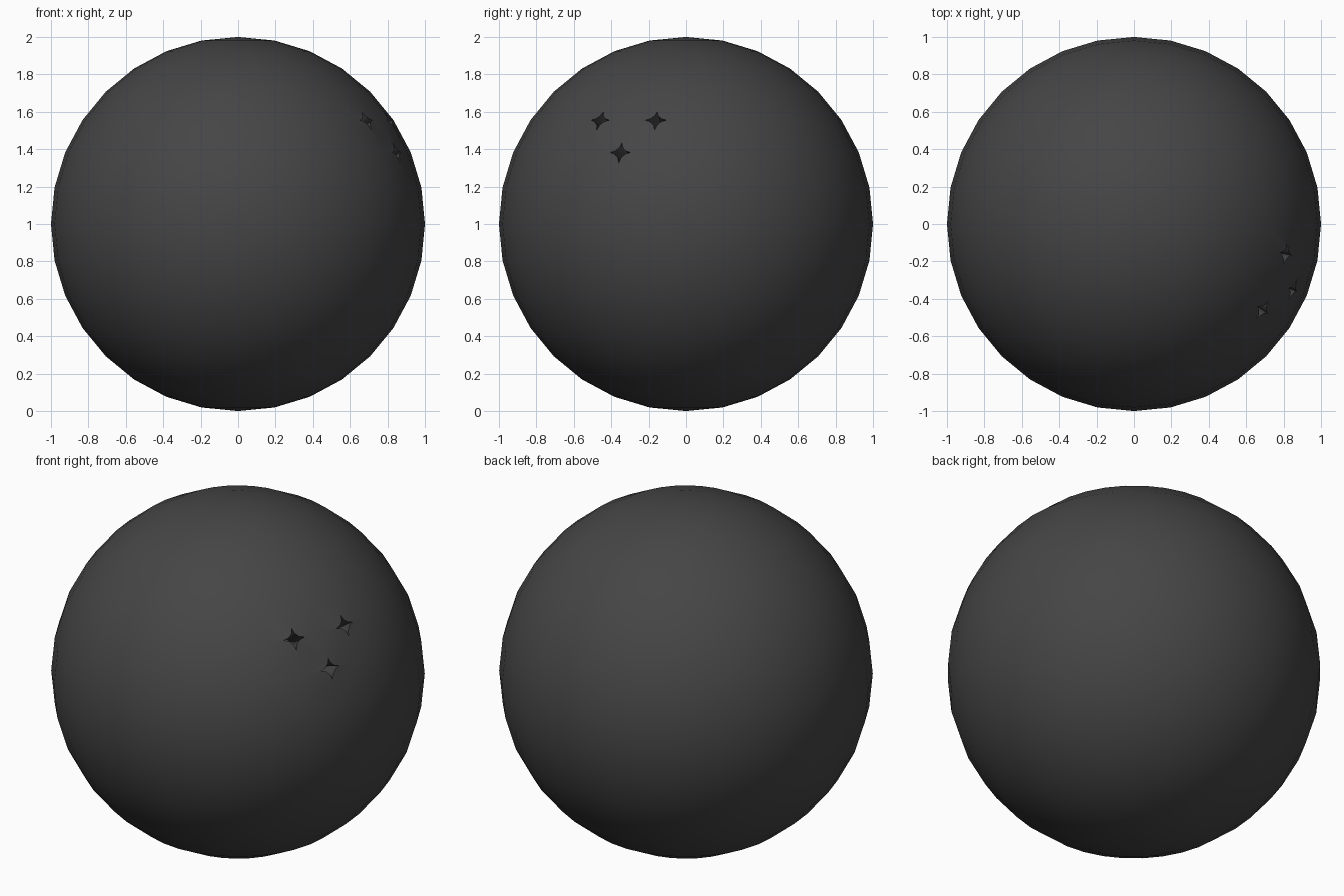
import bpy, bmesh
from math import radians, sin, cos
from mathutils import Vector

if "Cube" in bpy.data.objects:
    bpy.data.objects.remove(bpy.data.objects["Cube"])

bm = bmesh.new()
bmesh.ops.create_uvsphere(bm, u_segments=32, v_segments=16, radius=1.0)


def drill(lat, lon, radius=0.06, depth=0.16):
    """Round off one grid vertex of the ball and push the patch inwards."""
    la, lo = radians(lat), radians(lon)
    n = Vector((cos(la) * cos(lo), cos(la) * sin(lo), sin(la)))
    v = min(bm.verts, key=lambda w: (w.co - n).length)
    res = bmesh.ops.bevel(bm, geom=[v], offset=radius, offset_type='OFFSET',
                          segments=3, profile=0.5, affect='VERTICES')
    patch = [f for f in res['faces'] if f.is_valid
             and all((w.co - n).length < radius * 1.3 for w in f.verts)]
    ext = bmesh.ops.extrude_face_region(bm, geom=patch)
    moved = [g for g in ext['geom'] if isinstance(g, bmesh.types.BMVert)]
    bmesh.ops.translate(bm, verts=moved, vec=-n * depth)
    old = [f for f in patch if f.is_valid]
    if old:
        bmesh.ops.delete(bm, geom=old, context='FACES')


# three finger holes
for lat, lon in ((33.75, -33.75), (33.75, -11.25), (22.5, -22.5)):
    drill(lat, lon)

bmesh.ops.recalc_face_normals(bm, faces=bm.faces)
bmesh.ops.translate(bm, verts=bm.verts, vec=(0, 0, 1))
mesh = bpy.data.meshes.new("ball")
bm.to_mesh(mesh)
bm.free()
ball = bpy.data.objects.new("ball", mesh)
bpy.context.collection.objects.link(ball)

# dark shell
mat = bpy.data.materials.new("dark_shell")
mat.diffuse_color = (0.06, 0.06, 0.06, 1)
mat.use_nodes = True
mat.node_tree.nodes["Principled BSDF"].inputs["Base Color"].default_value = mat.diffuse_color
mesh.materials.append(mat)

bpy.context.view_layer.objects.active = ball
ball.select_set(True)
bpy.ops.object.shade_smooth_by_angle(angle=radians(40))
